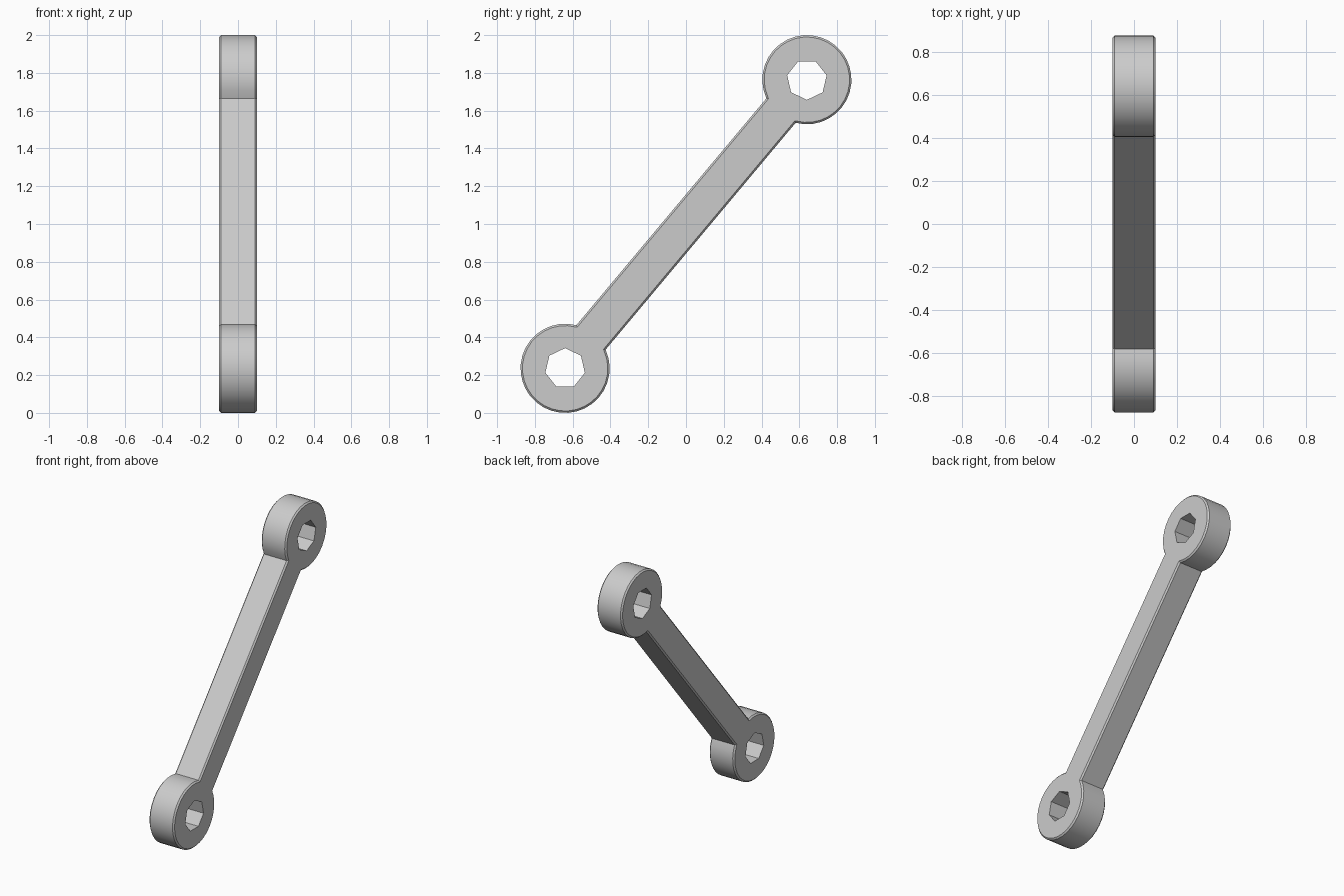
import bpy, bmesh, math
from mathutils import Vector, Matrix

cube = bpy.data.objects.get("Cube")
if cube:
    bpy.data.objects.remove(cube, do_unlink=True)

RING_Y, RING_Z = 0.64, 0.764    # ring centre, measured from the middle of the link
RING_R, HOLE_R = 0.236, 0.107
HALF_BAR, HALF_T = 0.101, 0.1
SEGMENTS = 28

grey = bpy.data.materials.new("light_grey")
grey.use_nodes = True
colour = (0.6, 0.6, 0.6, 1)
grey.diffuse_color = colour
grey.node_tree.nodes["Principled BSDF"].inputs["Base Color"].default_value = colour


def prism(name, points, half, bevel=0):
    """Extrude a (y, z) outline along x, optionally chamfering both rims."""
    bm = bmesh.new()
    base = bm.faces.new([bm.verts.new((-half, y, z)) for y, z in points])
    out = bmesh.ops.extrude_face_region(bm, geom=[base])
    verts = [v for v in out["geom"] if isinstance(v, bmesh.types.BMVert)]
    bmesh.ops.translate(bm, verts=verts, vec=(2 * half, 0, 0))
    bmesh.ops.recalc_face_normals(bm, faces=bm.faces[:])
    if bevel:
        rims = [e for e in bm.edges if abs(e.verts[0].co.x - e.verts[1].co.x) < half]
        bmesh.ops.bevel(bm, geom=rims, offset=bevel, segments=1, affect='EDGES')
    mesh = bpy.data.meshes.new(name)
    bm.to_mesh(mesh)
    bm.free()
    mesh.materials.append(grey)
    obj = bpy.data.objects.new(name, mesh)
    obj.location.z = 1
    bpy.context.collection.objects.link(obj)
    return obj


def arc(cy, cz, radius, start, step, count):
    return [(cy + radius * math.cos(start + i * step),
             cz + radius * math.sin(start + i * step)) for i in range(count)]


# Outline: one ring arc, repeated half a turn round so the bar joins them
lean = math.atan2(RING_Z, RING_Y)
gap = math.asin(HALF_BAR / RING_R)
start = lean - math.pi + gap
sweep = 2 * (math.pi - gap)
upper = arc(RING_Y, RING_Z, RING_R, start, sweep / SEGMENTS, SEGMENTS + 1)
outline = upper + [(-y, -z) for y, z in upper]
link = prism("link_arm", outline, HALF_T, 0.01)

# Seven-sided bolt holes through both rings
hole = arc(RING_Y, RING_Z, HOLE_R, math.radians(64), math.tau / 7, 7)
for name, sign in (("upper_hole_cutter", 1), ("lower_hole_cutter", -1)):
    cutter = prism(name, [(sign * y, sign * z) for y, z in hole], 0.3)
    cutter.hide_render = True
    cutter.hide_set(True)
    mod = link.modifiers.new(name, 'BOOLEAN')
    mod.operation = 'DIFFERENCE'
    mod.solver = 'EXACT'
    mod.object = cutter

# Apply the cuts, remove the cutters, smooth the round sides
bpy.context.view_layer.update()
bpy.ops.object.select_all(action='DESELECT')
bpy.context.view_layer.objects.active = link
link.select_set(True)
for mod in list(link.modifiers):
    cutter = mod.object
    bpy.ops.object.modifier_apply(modifier=mod.name)
    bpy.data.objects.remove(cutter, do_unlink=True)
bpy.ops.object.shade_smooth_by_angle(angle=math.radians(30))
